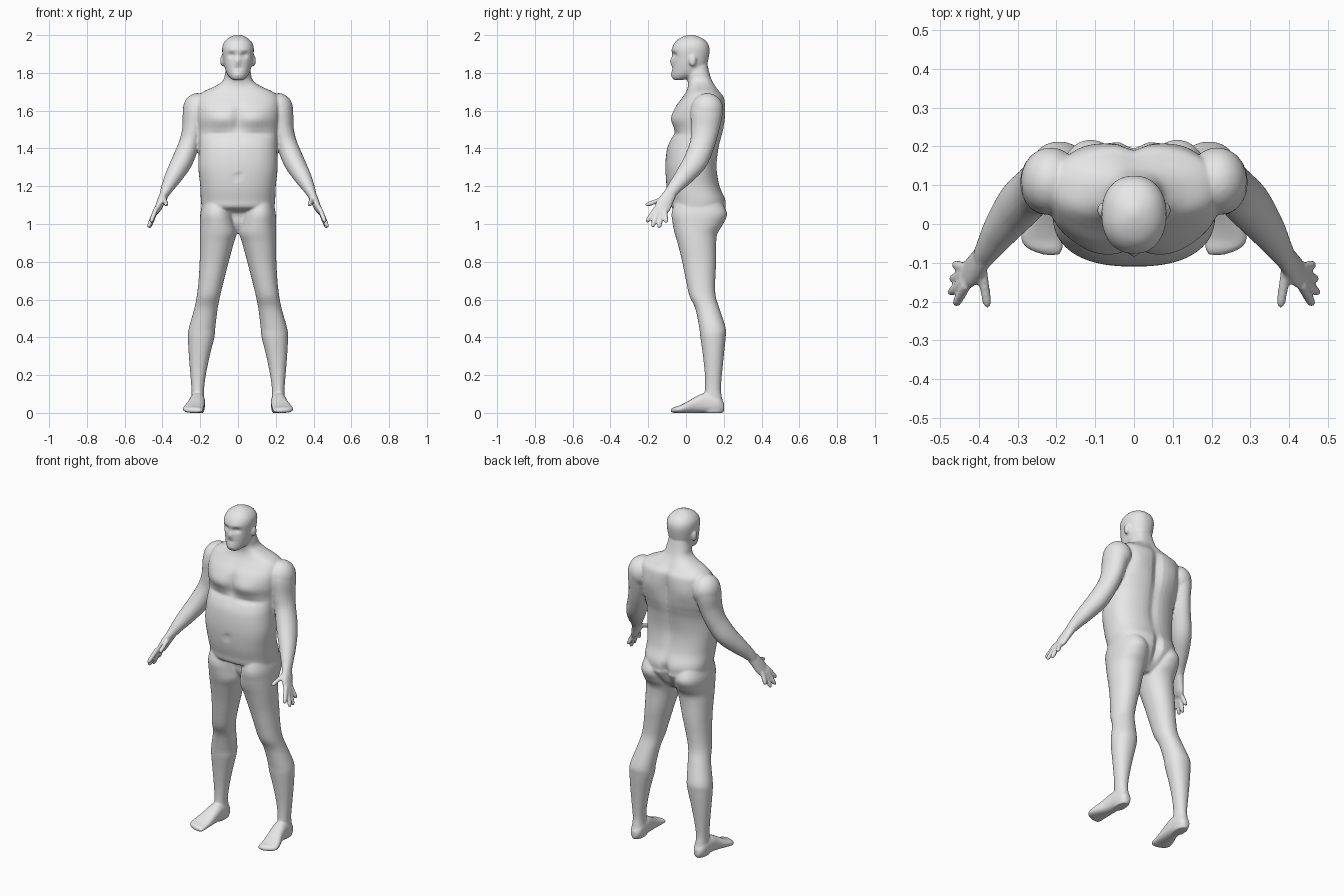
import bpy, bmesh, math
from mathutils import Vector, Matrix

skin = bpy.data.materials.new("light_grey")
skin.diffuse_color = (0.8, 0.8, 0.8, 1)
bm = bmesh.new()


def spline(rows, sub=5):
    """Catmull-Rom interpolation of table rows."""
    out = []
    n = len(rows)
    for i in range(n - 1):
        p = [rows[max(0, min(n - 1, i + k))] for k in (-1, 0, 1, 2)]
        for s in range(sub):
            t = s / sub
            out.append([0.5 * (2 * b + (c - a) * t + (2 * a - 5 * b + 4 * c - d) * t * t
                               + (3 * b - a - 3 * c + d) * t ** 3) for a, b, c, d in zip(*p)])
    return out + [list(rows[-1])]


def skin_rings(rings):
    """Bridge rings of points and close both ends."""
    vs = [[bm.verts.new(p) for p in r] for r in rings]
    n = len(vs[0])
    for a, b in zip(vs, vs[1:]):
        for i in range(n):
            j = (i + 1) % n
            bm.faces.new((a[i], a[j], b[j], b[i]))
    bm.faces.new(vs[0][::-1])
    bm.faces.new(vs[-1])


def power(v, e):
    return math.copysign(abs(v) ** (2 / e), v)


def loft(rows, side=1, e=2.4, along_y=False, bumps=(), n=48):
    """Rows: station, centre x, half width, low, high. Bumps: x, z, size x, size z, push y, front/back."""
    rings = []
    for t, c, hw, lo, hi in spline(rows):
        ring = []
        for i in range(n):
            a = 2 * math.pi * i / n
            x = c + max(hw, .002) * power(math.cos(a), e)
            w = (lo + hi) / 2 + (hi - lo) / 2 * power(math.sin(a), e)
            if along_y:
                ring.append((side * x, t, w))
                continue
            for bx, bz, sx, sz, d, face in bumps:
                if math.sin(a) * face > 0:
                    w += d * math.exp(-((abs(x) - bx) / sx) ** 2 - ((t - bz) / sz) ** 2) \
                        * min(1, 2 * abs(math.sin(a)))
            ring.append((side * x, w, t))
        rings.append(ring)
    skin_rings(rings)


def tube(rows, side=1, across=(0, 1, 0), n=20):
    """Rows: x, y, z, radius along 'across', radius of the other axis."""
    pts = spline(rows)
    rings = []
    for i, p in enumerate(pts):
        c = Vector(p[:3])
        d = (Vector(pts[min(i + 1, len(pts) - 1)][:3]) - Vector(pts[max(i - 1, 0)][:3])).normalized()
        u = Vector(across)
        u = (u - d * u.dot(d)).normalized()
        v = d.cross(u)
        ring = []
        for k in range(n):
            a = 2 * math.pi * k / n
            q = c + u * (math.cos(a) * max(p[3], .002)) + v * (math.sin(a) * max(p[4], .002))
            ring.append((q.x * side, q.y, q.z))
        rings.append(ring)
    skin_rings(rings)


def ball(x, y, z, rx, ry, rz, side=1):
    m = Matrix.Translation((x * side, y, z)) @ Matrix.Diagonal((rx, ry, rz, 1))
    bmesh.ops.create_uvsphere(bm, u_segments=24, v_segments=16, radius=1, matrix=m)


# Torso and neck, with chest, belly, spine and seat modelled as bumps
loft([(.95, 0, .05, .03, .12), (1.0, 0, .14, .0, .17), (1.06, 0, .185, -.015, .21),
      (1.085, 0, .192, -.075, .212), (1.13, 0, .197, -.088, .21), (1.2, 0, .2, -.103, .18),
      (1.3, 0, .21, -.11, .165), (1.4, 0, .207, -.1, .175), (1.46, 0, .208, -.075, .19),
      (1.5, 0, .213, -.06, .2), (1.56, 0, .22, -.067, .208), (1.62, 0, .222, -.055, .21),
      (1.67, 0, .215, -.02, .203), (1.7, 0, .185, .0, .18), (1.73, 0, .12, .01, .158),
      (1.76, 0, .079, .008, .14), (1.8, 0, .068, .0, .125), (1.84, 0, .06, .0, .115)],
     bumps=[(.09, 1.555, .075, .05, -.018, -1), (0, 1.56, .022, .08, .012, -1),
            (.1, 1.475, .09, .014, .01, -1), (0, 1.25, .015, .015, .008, -1),
            (0, 1.57, .03, .13, -.026, 1), (0, 1.32, .03, .12, -.012, 1),
            (0, 1.07, .02, .07, -.03, 1), (.13, 1.58, .05, .06, .008, 1)])

# Head with brow, eye sockets, nose, lips and chin
loft([(1.762, 0, .025, -.062, -.02), (1.775, 0, .043, -.073, .03), (1.8, 0, .061, -.075, .085),
      (1.84, 0, .073, -.074, .11), (1.88, 0, .08, -.073, .12), (1.92, 0, .084, -.076, .125),
      (1.95, 0, .08, -.066, .119), (1.975, 0, .063, -.045, .1), (1.992, 0, .038, -.014, .067),
      (2.002, 0, .01, .018, .038)], e=2.2,
     bumps=[(.034, 1.895, .02, .014, .016, -1), (0, 1.862, .013, .02, -.014, -1),
            (0, 1.826, .03, .005, .006, -1), (0, 1.79, .02, .012, -.005, -1),
            (.03, 1.921, .03, .008, -.003, -1)])

# Fingers: base and tip
fingers = [((.432, -.158, 1.085), (.46, -.207, 1.012)), ((.437, -.148, 1.07), (.474, -.178, .985)),
           ((.438, -.132, 1.064), (.47, -.142, .98)), ((.434, -.112, 1.07), (.463, -.105, 1.008)),
           ((.392, -.115, 1.135), (.378, -.212, 1.1))]

for s in (1, -1):
    # Ear
    ball(.082, .035, 1.865, .013, .02, .03, s)
    # Shoulder and arm
    ball(.215, .112, 1.605, .077, .086, .088, s)
    tube([(.2, .11, 1.65, .06, .05), (.222, .11, 1.6, .085, .068), (.238, .1, 1.5, .075, .058),
          (.26, .085, 1.42, .066, .055), (.297, .048, 1.33, .064, .056), (.342, -.012, 1.25, .05, .046),
          (.37, -.055, 1.2, .039, .035), (.39, -.085, 1.16, .032, .026)], s)
    # Palm
    tube([(.382, -.075, 1.175, .032, .026), (.405, -.105, 1.125, .04, .022),
          (.42, -.123, 1.09, .043, .019), (.434, -.135, 1.065, .036, .014)], s, (0, 1, -.3))
    for base, tip in fingers:
        a, b = Vector(base), Vector(tip)
        r = .013
        tube([(*a, r, r), (*a.lerp(b, .5), r, r), (*a.lerp(b, .9), r * .9, r * .9),
              (*a.lerp(b, 1.04), r * .4, r * .4)], s, n=12)
    # Leg
    loft([(1.14, .11, .07, -.05, .17), (1.06, .112, .087, -.076, .217), (1.0, .107, .094, -.07, .197),
          (.95, .104, .097, -.06, .167), (.9, .112, .09, -.045, .16), (.8, .126, .077, -.02, .16),
          (.7, .142, .067, .0, .155), (.62, .156, .062, .018, .157), (.55, .17, .062, .05, .178),
          (.45, .19, .07, .07, .21), (.4, .195, .07, .076, .21), (.3, .205, .055, .09, .2),
          (.2, .211, .041, .1, .19), (.12, .213, .033, .1, .185), (.06, .212, .035, .09, .195),
          (.02, .212, .035, .085, .2), (0, .212, .031, .09, .196)], s, e=2.15, n=36)
    # Foot
    loft([(.202, .212, .018, .01, .05), (.17, .212, .036, 0, .09), (.1, .215, .041, 0, .105),
          (.05, .221, .045, 0, .085), (0, .232, .053, 0, .056), (-.04, .237, .055, 0, .037),
          (-.065, .228, .044, 0, .03), (-.08, .212, .02, .003, .02)], s, along_y=True, n=32)

bmesh.ops.recalc_face_normals(bm, faces=bm.faces)
mesh = bpy.data.meshes.new("body")
bm.to_mesh(mesh)
bm.free()
mesh.materials.append(skin)
body = bpy.data.objects.new("body", mesh)
bpy.context.collection.objects.link(body)

# Merge all parts into one soft skin
fuse = body.modifiers.new("fuse", 'REMESH')
fuse.mode = 'VOXEL'
fuse.voxel_size = .006
fuse.use_smooth_shade = True
soften = body.modifiers.new("soften", 'SMOOTH')
soften.factor = .5
soften.iterations = 6
